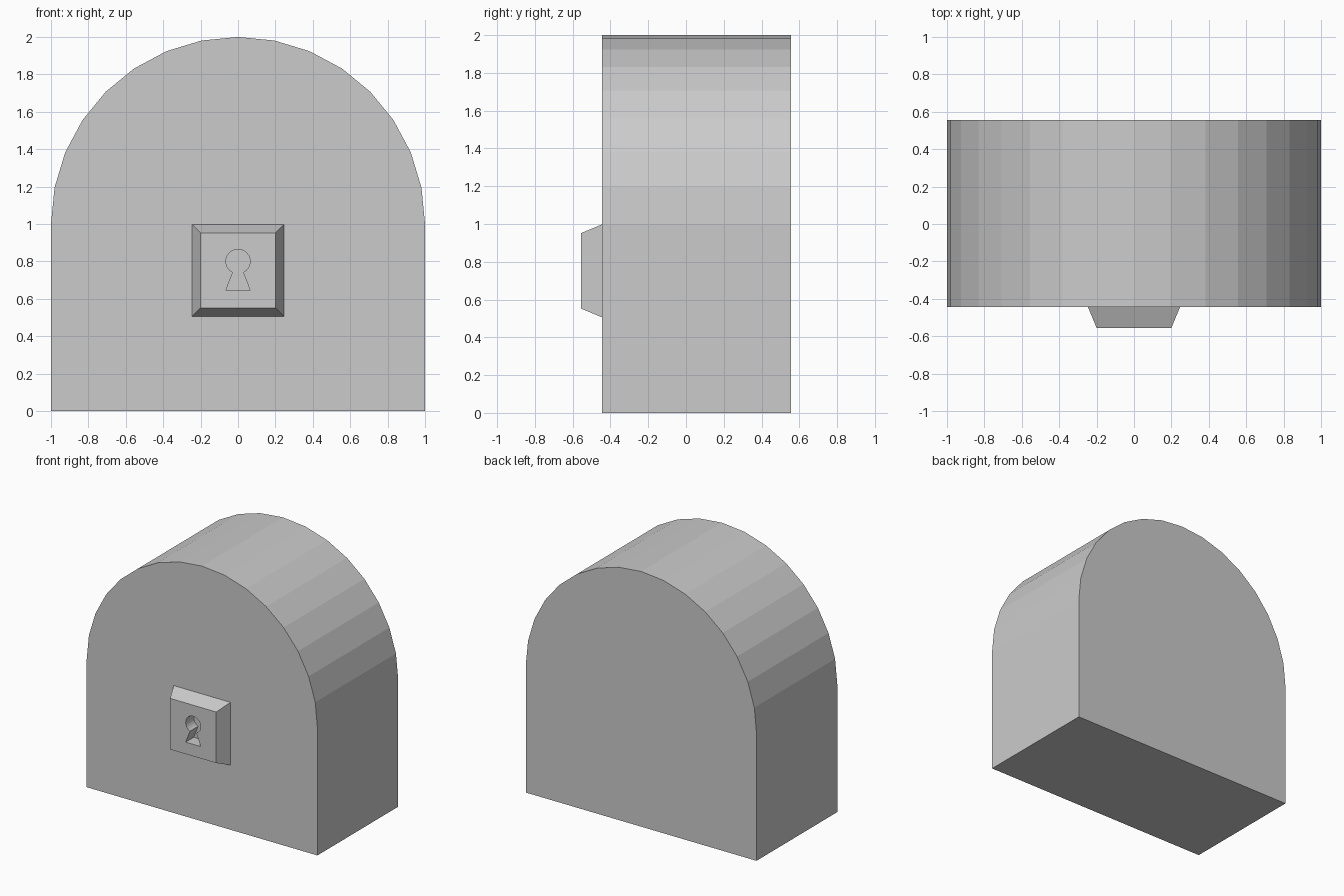
import bpy, bmesh
from math import cos, sin, pi, radians

if "Cube" in bpy.data.objects:
    bpy.data.objects.remove(bpy.data.objects["Cube"])

FRONT, BACK, LOCK_FRONT = -0.445, 0.555, -0.555


def loft(name, front, y0, back, y1):
    """Solid between two (x, z) outlines with equal point counts."""
    bm = bmesh.new()
    a = [bm.verts.new((x, y0, z)) for x, z in front]
    b = [bm.verts.new((x, y1, z)) for x, z in back]
    bm.faces.new(a)
    bm.faces.new(b[::-1])
    n = len(a)
    for i in range(n):
        j = (i + 1) % n
        bm.faces.new((a[i], b[i], b[j], a[j]))
    bmesh.ops.recalc_face_normals(bm, faces=bm.faces[:])
    mesh = bpy.data.meshes.new(name)
    bm.to_mesh(mesh)
    bm.free()
    ob = bpy.data.objects.new(name, mesh)
    bpy.context.collection.objects.link(ob)
    return ob


def square(r, cz):
    return [(-r, cz - r), (r, cz - r), (r, cz + r), (-r, cz + r)]


# Body: box with a 16-sided half-round top
arch = [(-1, 0), (1, 0)] + [(cos(pi * i / 16), 1 + sin(pi * i / 16)) for i in range(17)]
loft("arched_body", arch, FRONT, arch, BACK)

# Lock plate: square block with sloping sides
plate = loft("lock_plate", square(0.2, 0.752), LOCK_FRONT, square(0.246, 0.752), FRONT)

# Keyhole: round top with a flared slot, cut into the plate
angles = [radians(-65 + 310 * i / 20) for i in range(21)]
keyhole = [(0.065 * cos(t), 0.8 + 0.065 * sin(t)) for t in angles]
keyhole += [(-0.065, 0.645), (0.065, 0.645)]
cutter = loft("keyhole_cutter", keyhole, LOCK_FRONT - 0.1, keyhole, LOCK_FRONT + 0.1)
cutter.hide_render = True
cutter.hide_set(True)
cut = plate.modifiers.new("keyhole", 'BOOLEAN')
cut.operation = 'DIFFERENCE'
cut.solver = 'EXACT'
cut.object = cutter
